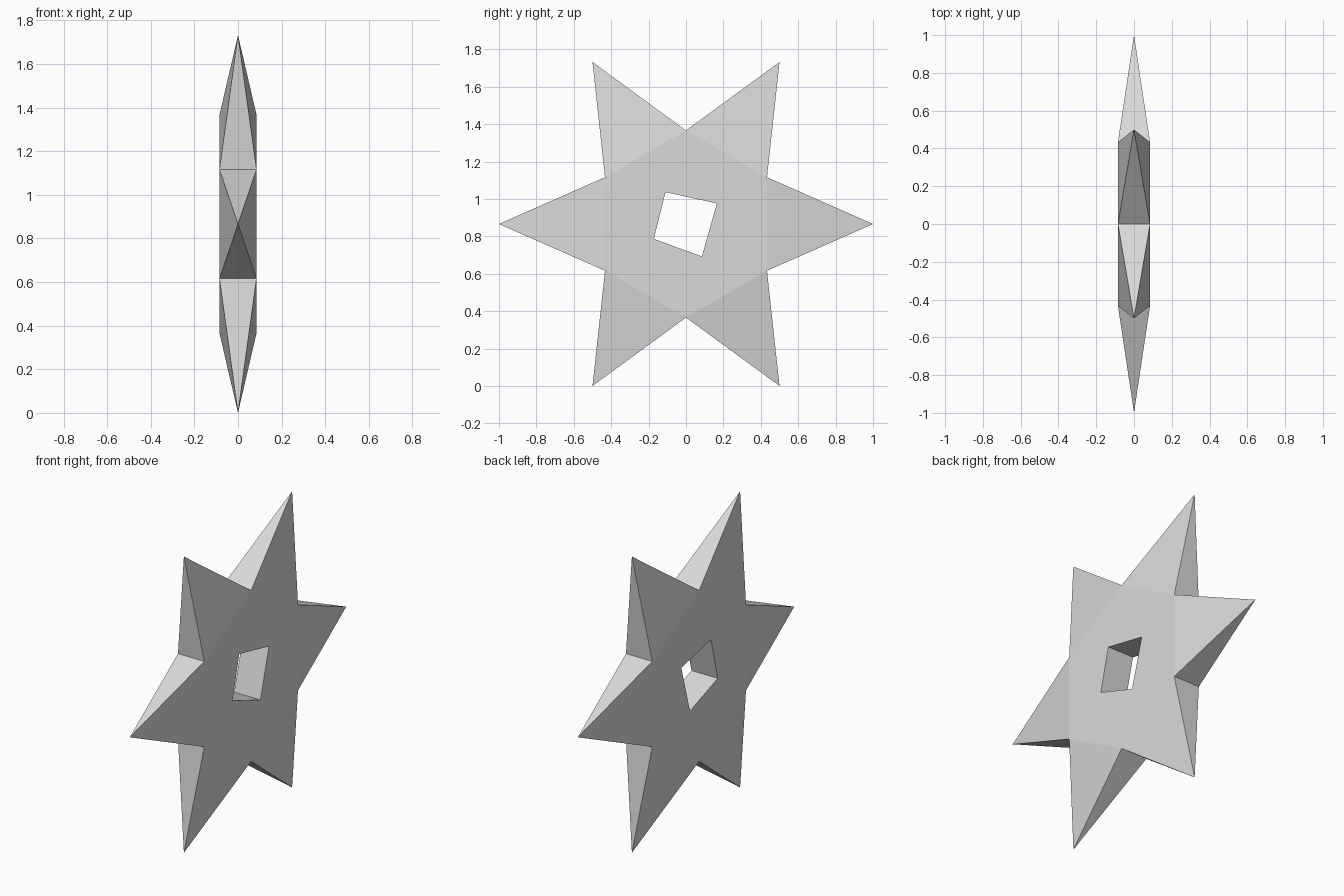
import bpy, bmesh
from math import sin, cos, radians, sqrt

cube = bpy.data.objects.get("Cube")
if cube:
    bpy.data.objects.remove(cube, do_unlink=True)

HALF = 0.085              # half thickness of the body
MID = sqrt(3) / 2         # height of the centre
HOLE = [(-0.11, 0.17), (0.165, 0.11), (0.085, -0.173), (-0.172, -0.08)]

grey = bpy.data.materials.new("light_grey")
grey.use_nodes = True
colour = (0.7, 0.7, 0.7, 1)
grey.diffuse_color = colour
grey.node_tree.nodes["Principled BSDF"].inputs["Base Color"].default_value = colour


def polar(radius, degrees):
    return radius * cos(radians(degrees)), radius * sin(radians(degrees))


bm = bmesh.new()


def loop(points, x):
    """Closed ring of vertices on a plane of constant x."""
    verts = [bm.verts.new((x, y, MID + z)) for y, z in points]
    edges = [bm.edges.new((verts[i - 1], verts[i])) for i in range(len(verts))]
    return verts, edges


# Flat hexagonal body sides, each with the skewed opening
hexagon = [polar(0.5, 60 * i + 30) for i in range(6)]
rims, holes = [], []
for x in (-HALF, HALF):
    rim, rim_edges = loop(hexagon, x)
    hole, hole_edges = loop(HOLE, x)
    bmesh.ops.triangle_fill(bm, edges=rim_edges + hole_edges,
                            use_beauty=True, normal=(1, 0, 0))
    rims.append(rim)
    holes.append(hole)

# Walls of the opening
for i in range(4):
    bm.faces.new((holes[0][i - 1], holes[0][i], holes[1][i], holes[1][i - 1]))

# Six pointed pyramids on the hexagon's edges
for i in range(6):
    y, z = polar(1, 60 * i)
    tip = bm.verts.new((0, y, MID + z))
    base = (rims[0][i - 1], rims[0][i], rims[1][i], rims[1][i - 1])
    for j in range(4):
        bm.faces.new((base[j - 1], base[j], tip))

bmesh.ops.recalc_face_normals(bm, faces=bm.faces[:])
mesh = bpy.data.meshes.new("six_pointed_star")
bm.to_mesh(mesh)
bm.free()
mesh.materials.append(grey)
star = bpy.data.objects.new("six_pointed_star", mesh)
bpy.context.collection.objects.link(star)
